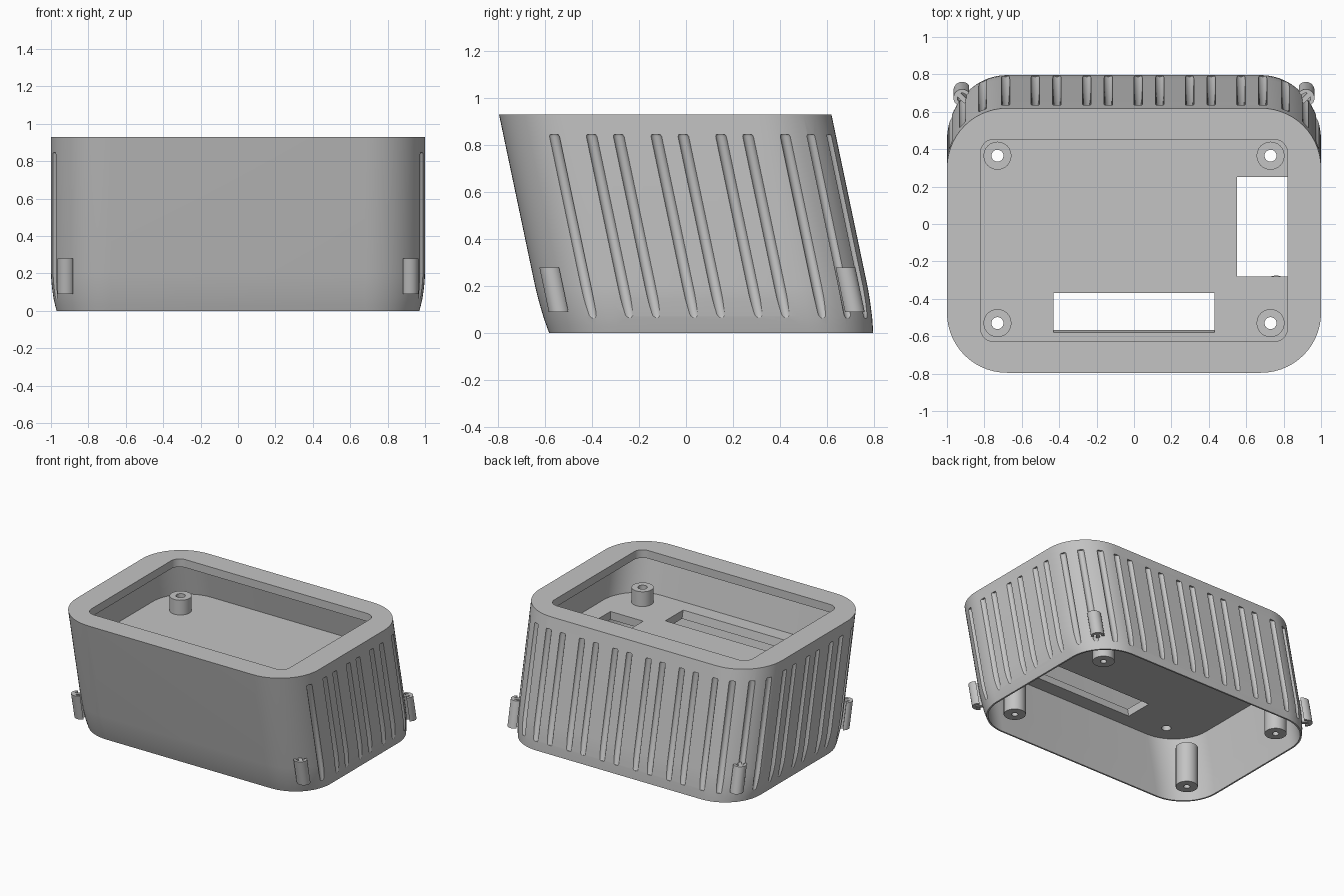
import bpy, bmesh, math
from mathutils import Vector

cube = bpy.data.objects.get("Cube")
if cube:
    bpy.data.objects.remove(cube, do_unlink=True)

HALF_W, HALF_D, RADIUS, HEIGHT = 1.0, 0.707, 0.32, 0.93
SLOPE, BASE_Y = 0.21, 0.107
FLOOR_TOP, FLOOR_BOTTOM = 0.59, 0.53

grey = bpy.data.materials.new("plain grey")
grey.use_nodes = True
grey.diffuse_color = (0.55, 0.55, 0.55, 1)
grey.node_tree.nodes["Principled BSDF"].inputs["Base Color"].default_value = grey.diffuse_color


def lean(x, y, z):
    """Point of the upright body moved to the slanted body."""
    return Vector((x, y + BASE_Y - SLOPE * z, z))


def rounded_ring(z, half_w, half_d, radius, lean_z, steps=14):
    """Rounded rectangle at height z, centred where the body is at lean_z."""
    ring = []
    for corner, (sx, sy) in enumerate([(1, 1), (-1, 1), (-1, -1), (1, -1)]):
        for i in range(steps + 1):
            a = math.radians(90) * (corner + i / steps)
            p = lean(sx * (half_w - radius) + radius * math.cos(a),
                     sy * (half_d - radius) + radius * math.sin(a), lean_z)
            ring.append(Vector((p.x, p.y, z)))
    return ring


def body_ring(z, inset, extra_depth=0):
    return rounded_ring(z, HALF_W - inset, HALF_D - inset + extra_depth, RADIUS - inset, z)


def circle(centre, radius, steps=24):
    return [centre + Vector((radius * math.cos(math.tau * i / steps),
                             radius * math.sin(math.tau * i / steps), 0))
            for i in range(steps)]


def loft(bm, rings, loop=False):
    """Skin a row of rings, capping the ends or closing the row."""
    rows = [[bm.verts.new(p) for p in ring] for ring in rings]
    n = len(rows[0])
    for a, b in zip(rows, rows[1:] + (rows[:1] if loop else [])):
        for i in range(n):
            j = (i + 1) % n
            bm.faces.new((a[i], a[j], b[j], b[i]))
    if not loop:
        bm.faces.new(rows[0])
        bm.faces.new(rows[-1])


def finish(bm, name, smooth=True):
    bmesh.ops.recalc_face_normals(bm, faces=bm.faces[:])
    mesh = bpy.data.meshes.new(name)
    bm.to_mesh(mesh)
    bm.free()
    mesh.materials.append(grey)
    obj = bpy.data.objects.new(name, mesh)
    bpy.context.collection.objects.link(obj)
    if smooth:
        shade(obj)
    return obj


def shade(obj):
    bpy.ops.object.select_all(action='DESELECT')
    obj.select_set(True)
    bpy.context.view_layer.objects.active = obj
    bpy.ops.object.shade_smooth_by_angle(angle=math.radians(30))


# Shell: tray floor, lipped top, outer wall, thin lower rim, hollow underside
WALL = 0.035
rings = [body_ring(FLOOR_TOP, WALL), body_ring(0.87, WALL)]
rings += [rounded_ring(z, 0.82, 0.54, 0.07, HEIGHT) for z in (0.87, HEIGHT)]
rings += [body_ring(HEIGHT, 0)]
taper = [(0.2, 0), (0.16, 0.002), (0.12, 0.006), (0.07, 0.013), (0.03, 0.022), (0, 0.03)]
rings += [body_ring(z, inset, 0.4 * inset) for z, inset in taper]
rings += [body_ring(0, 0.042, 0.012), body_ring(0.1, 0.037, 0.004), body_ring(0.2, WALL),
          body_ring(FLOOR_BOTTOM, WALL)]
bm = bmesh.new()
loft(bm, rings)
shell = finish(bm, "shell", smooth=False)

# Groove positions: point on the upright outline and its outward direction
grooves = []
for side in (-1, 1):
    for k in (-1, 0, 1):
        for d in (-0.0575, 0.0575):
            grooves.append((side * HALF_W, 0.275 * k + d, side, 0))
    for end, angles in ((1, (19, 42, 66)), (-1, (19,))):
        for a in map(math.radians, angles):
            nx, ny = side * math.cos(a), end * math.sin(a)
            grooves.append((side * (HALF_W - RADIUS) + RADIUS * nx,
                            end * (HALF_D - RADIUS) + RADIUS * ny, nx, ny))
for k in range(-3, 3):
    for d in (-0.058, 0.058):
        x = 0.08 + 0.275 * k + d
        if abs(x) < 0.7:
            grooves.append((x, HALF_D, 0, 1))

# Cutter for grooves, floor windows and screw holes
bm = bmesh.new()
for x, y, nx, ny in grooves:
    px, py = x + 0.006 * nx, y + 0.006 * ny
    loft(bm, [circle(lean(px, py, z), r, 16) for z, r in
              ((0.065, 0.02), (0.075, 0.024), (0.835, 0.024), (0.845, 0.02))])


def window(x0, x1, y0, y1, slope):
    loft(bm, [[Vector((x, y - slope * (z - FLOOR_TOP), z))
               for x, y in ((x0, y0), (x1, y0), (x1, y1), (x0, y1))]
              for z in (0.45, 0.65)])


window(0.55, 0.82, -0.28, 0.25, 0)
window(-0.43, 0.43, -0.58, -0.37, SLOPE)
standoff_spots = [(x, y) for x in (-0.73, 0.73) for y in (-0.53, 0.365)]
for x, y in standoff_spots:
    loft(bm, [circle(Vector((x, y, z)), 0.032) for z in (0.45, 0.65)])
cutter = finish(bm, "cutter", smooth=False)
cutter.hide_render = True

cut = shell.modifiers.new("cut", 'BOOLEAN')
cut.operation, cut.solver, cut.object = 'DIFFERENCE', 'EXACT', cutter
depsgraph = bpy.context.evaluated_depsgraph_get()
carved = bpy.data.meshes.new_from_object(shell.evaluated_get(depsgraph))
shell.modifiers.clear()
shell.data = carved
bpy.data.objects.remove(cutter, do_unlink=True)
shade(shell)

# Board standoffs on the tray floor
for x, y in standoff_spots:
    bm = bmesh.new()
    loft(bm, [circle(Vector((x, y, z)), r) for z, r in
              ((0.57, 0.075), (0.70, 0.075), (0.70, 0.032), (0.57, 0.032))], loop=True)
    finish(bm, "board_standoff")

# Screw posts in the lower corners, each with a blind hole
for x in (-0.76, 0.76):
    for y, part in ((-0.35, "front"), (0.585, "back")):
        bm = bmesh.new()
        loft(bm, [circle(Vector((x, y, z)), r) for z, r in
                  ((0.31, 0.075), (0.005, 0.075), (0.005, 0.022), (0.2, 0.022))])
        finish(bm, part + "_screw_post")

# Corner hooks: a curved cap on a narrow stem
cap = [(0.046, math.radians(a)) for a in range(-100, 101, 10)]
cap += [(0.026, math.radians(a)) for a in range(100, 29, -10)]
under = [(0.026, math.radians(a)) for a in range(-30, -101, -10)]
profile = [(r * math.cos(a), r * math.sin(a)) for r, a in cap]
profile += [(-0.03, 0.013), (-0.03, -0.013)]
profile += [(r * math.cos(a), r * math.sin(a)) for r, a in under]
for sx in (-1, 1):
    for sy, part in ((-1, "front"), (1, "back")):
        out = Vector((sx, sy)).normalized()
        across = Vector((-out.y, out.x))
        centre = Vector((sx * (HALF_W - RADIUS), sy * (HALF_D - RADIUS))) + out * (RADIUS + 0.018)
        outline = [centre + out * u + across * v for u, v in profile]
        bm = bmesh.new()
        loft(bm, [[lean(p.x, p.y, z) for p in outline] for z in (0.09, 0.28)])
        finish(bm, part + "_corner_hook")
